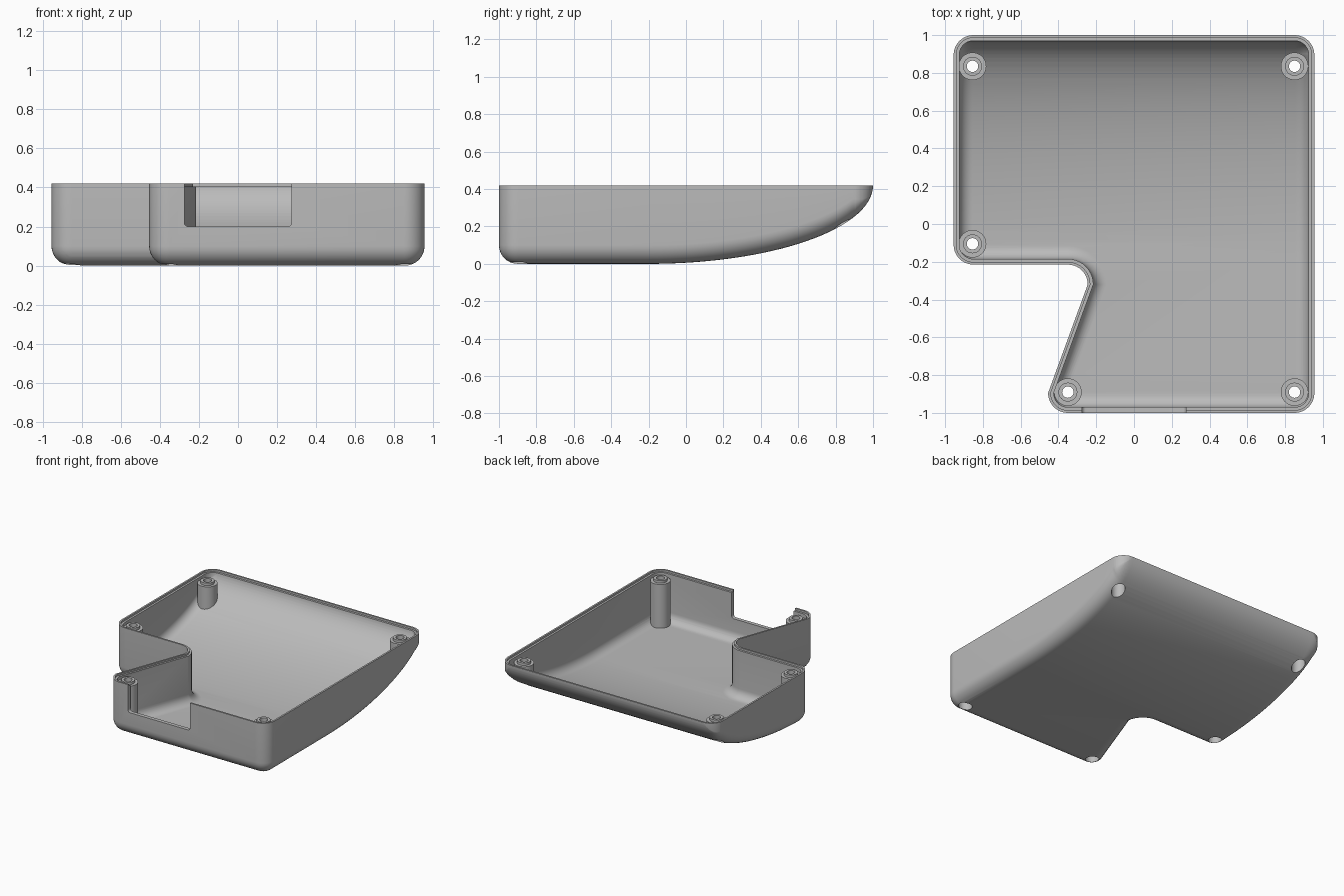
import bpy, bmesh, math
from mathutils import Vector

if "Cube" in bpy.data.objects:
    bpy.data.objects.remove(bpy.data.objects["Cube"])

TOP = 0.42        # rim height
WALL = 0.03       # wall thickness
ROUND = 0.105     # plan corner radius
FILLET = 0.1      # rounded lower edge
CURVE_Y = -0.2    # where the underside starts to rise
POSTS = [(-0.855, 0.835), (0.85, 0.835), (-0.855, -0.105), (-0.35, -0.89), (0.85, -0.89)]
# corner x, corner y, start angle, turn (+1 outward, -1 the inner notch corner)
CORNERS = [(0.955, 1, 0, 1), (-0.955, 1, 90, 1), (-0.955, -0.215, 180, 1),
           (-0.455, -0.215, 90, -1), (-0.455, -1, 180, 1), (0.955, -1, 270, 1)]

grey = bpy.data.materials.new("plain grey")
grey.use_nodes = True
grey.diffuse_color = (0.5, 0.5, 0.5, 1)
grey.node_tree.nodes["Principled BSDF"].inputs["Base Color"].default_value = (0.5, 0.5, 0.5, 1)


def finish(name, bm):
    bmesh.ops.recalc_face_normals(bm, faces=bm.faces)
    mesh = bpy.data.meshes.new(name)
    bm.to_mesh(mesh)
    bm.free()
    mesh.materials.append(grey)
    obj = bpy.data.objects.new(name, mesh)
    bpy.context.collection.objects.link(obj)
    return obj


def outline(inset, steps=10):
    """Rounded L-shaped plan: (x, y, outward normal y) for each point."""
    points = []
    for cx, cy, start, turn in CORNERS:
        mid = math.radians(start + 45)
        ox, oy = math.copysign(ROUND, math.cos(mid)), math.copysign(ROUND, math.sin(mid))
        centre = (cx - ox, cy - oy)
        radius = ROUND - turn * inset
        for i in range(steps + 1):
            a = math.radians(start + turn * 90 * i / steps)
            points.append((centre[0] + radius * math.cos(a),
                           centre[1] + radius * math.sin(a), turn * math.sin(a)))
    return points


def bridge(bm, low, high):
    for i in range(len(low)):
        j = (i + 1) % len(low)
        bm.faces.new((low[i], low[j], high[j], high[i]))


def tray_solid(name, inset, top):
    """Solid with a rounded lower edge and an elliptical rising underside."""
    bm = bmesh.new()
    radius = FILLET - inset
    rings = []
    for k in range(9):
        t = math.pi / 2 * k / 8
        rise = radius * (1 - math.sin(t))
        rings.append([bm.verts.new((x, y, rise * (1 - max(0, ny))))
                      for x, y, ny in outline(inset + radius * (1 - math.cos(t)))])
    for a, b in zip(rings, rings[1:]):
        bridge(bm, a, b)
    bm.faces.new(rings[-1])

    # slice across the depth, then bend the underside upwards
    reach = 1 - inset - CURVE_Y
    for k in range(32):
        y = CURVE_Y + reach * math.sin(math.pi / 2 * k / 32)
        bmesh.ops.bisect_plane(bm, geom=bm.verts[:] + bm.edges[:] + bm.faces[:], dist=1e-5,
                               plane_co=(0, y, 0), plane_no=(0, 1, 0))
    for v in bm.verts:
        u = max(0, v.co.y - CURVE_Y) / reach
        drop = 1 - u * u
        drop = math.sqrt(drop) if drop > 1e-5 else 0
        v.co.z = min(TOP, v.co.z + TOP - (TOP - inset) * drop)

    # side walls and cap
    rim = [e for e in bm.edges if e.is_boundary]
    new = bmesh.ops.extrude_edge_only(bm, edges=rim)["geom"]
    for v in new:
        if isinstance(v, bmesh.types.BMVert):
            v.co.z = top
    bmesh.ops.remove_doubles(bm, verts=bm.verts, dist=1e-4)
    bmesh.ops.edgeloop_fill(bm, edges=[e for e in bm.edges if e.is_boundary])
    return finish(name, bm)


def prism(name, inset, low, high):
    bm = bmesh.new()
    a, b = [[bm.verts.new((x, y, z)) for x, y, _ in outline(inset)] for z in (low, high)]
    bridge(bm, a, b)
    bm.faces.new(a)
    bm.faces.new(b)
    return finish(name, bm)


def lathe_at_posts(name, profile, sides=40):
    bm = bmesh.new()
    for px, py in POSTS:
        rings = [[bm.verts.new((px + r * math.cos(math.tau * i / sides),
                                py + r * math.sin(math.tau * i / sides), z))
                  for i in range(sides)] for r, z in profile]
        for a, b in zip(rings, rings[1:]):
            bridge(bm, a, b)
        bm.faces.new(rings[0])
        bm.faces.new(rings[-1])
    return finish(name, bm)


def subtract(obj, cutter):
    mod = obj.modifiers.new("cut", "BOOLEAN")
    mod.operation = "DIFFERENCE"
    mod.solver = "EXACT"
    mod.object = cutter
    bpy.context.view_layer.objects.active = obj
    bpy.ops.object.modifier_apply(modifier=mod.name)
    bpy.data.objects.remove(cutter)


# cavity, with the screw posts left standing in it
cavity = tray_solid("cavity", WALL, TOP + 0.1)
subtract(cavity, lathe_at_posts("posts", [(0.073, -0.1), (0.073, 0.38), (0.05, 0.38), (0.05, 0.4)]))

# main shell, hollowed, with a stepped rim
shell = tray_solid("case_shell", 0, TOP)
subtract(shell, cavity)
subtract(shell, prism("rim_step", 0.014, TOP - 0.015, TOP + 0.1))

# screw holes with wide recesses from below
subtract(shell, lathe_at_posts("holes", [(0.05, -0.1), (0.05, 0.33), (0.03, 0.33), (0.03, 0.6)]))

# front opening with rounded lower corners
bm = bmesh.new()
bmesh.ops.create_cube(bm, size=1)
bmesh.ops.scale(bm, vec=(0.55, 0.15, 0.4), verts=bm.verts)
bmesh.ops.translate(bm, vec=(0, -1.03, 0.4), verts=bm.verts)
low = [e for e in bm.edges if all(v.co.z < 0.3 for v in e.verts)
       and abs(e.verts[0].co.y - e.verts[1].co.y) > 0.1]
bmesh.ops.bevel(bm, geom=low, offset=0.02, segments=5, profile=0.5, affect="EDGES")
subtract(shell, finish("opening", bm))

# smooth shading with crisp edges
bpy.ops.object.select_all(action="DESELECT")
shell.select_set(True)
bpy.context.view_layer.objects.active = shell
bpy.ops.object.shade_smooth_by_angle(angle=math.radians(30))
